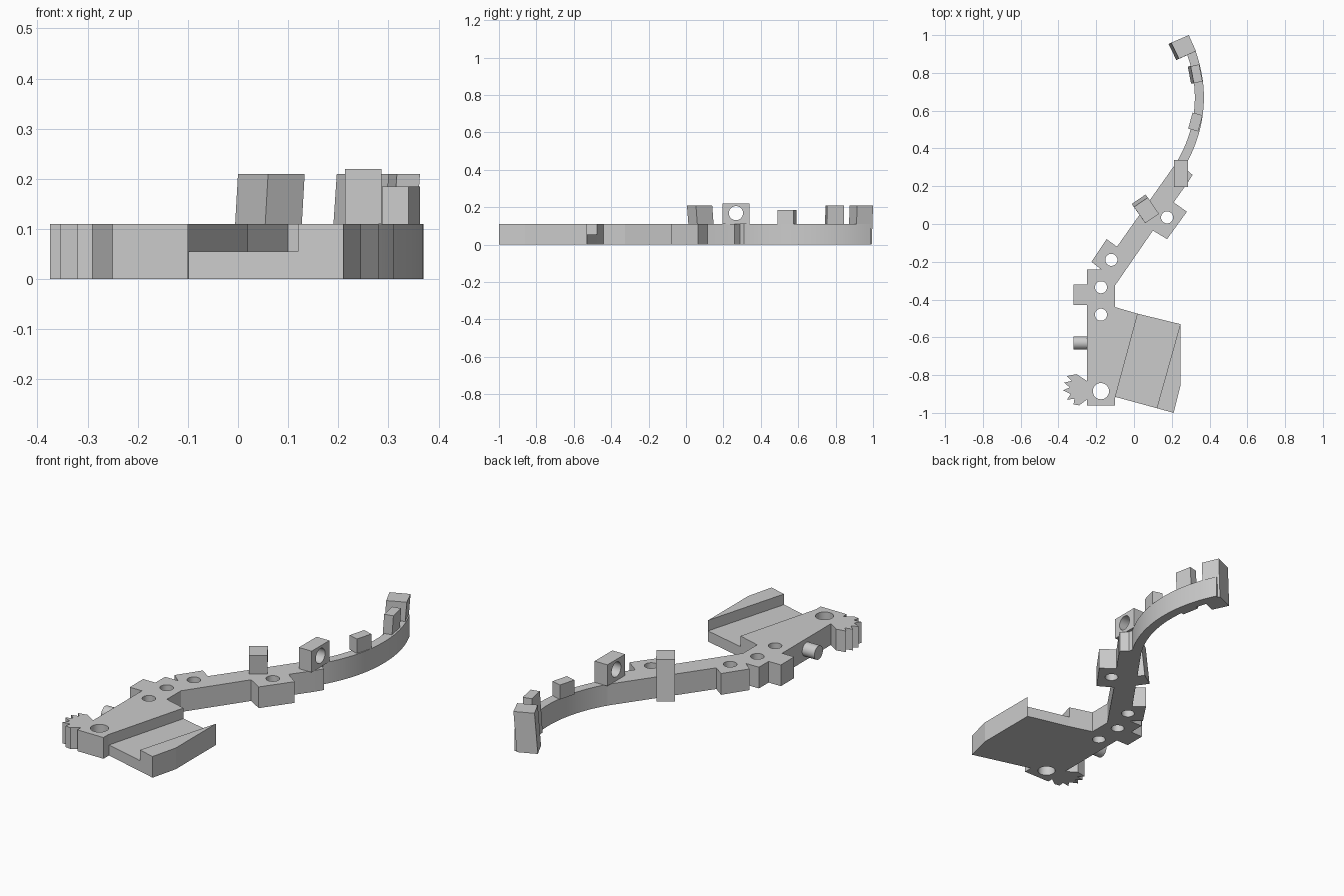
import bpy, bmesh, math
from mathutils import Vector, Matrix

cube = bpy.data.objects.get("Cube")
if cube:
    bpy.data.objects.remove(cube, do_unlink=True)

grey = bpy.data.materials.new("plain grey")
grey.use_nodes = True
grey.diffuse_color = (0.6, 0.6, 0.6, 1)
grey.node_tree.nodes["Principled BSDF"].inputs["Base Color"].default_value = (0.6, 0.6, 0.6, 1)

THICK = 0.11
TALL = 0.21


def finish(bm, name):
    bmesh.ops.recalc_face_normals(bm, faces=bm.faces[:])
    mesh = bpy.data.meshes.new(name)
    bm.to_mesh(mesh)
    bm.free()
    mesh.materials.append(grey)
    obj = bpy.data.objects.new(name, mesh)
    bpy.context.collection.objects.link(obj)
    return obj


def prism(name, outline, low=0.0, high=THICK, lean=(0, 0)):
    """Extrude a plan outline upwards; lean shifts the bottom against the top."""
    bm = bmesh.new()
    base = bm.faces.new([bm.verts.new((x - lean[0], y - lean[1], low)) for x, y in outline])
    top = bmesh.ops.extrude_face_region(bm, geom=[base])["geom"]
    for v in top:
        if isinstance(v, bmesh.types.BMVert):
            v.co += Vector((lean[0], lean[1], high - low))
    return finish(bm, name)


def cylinder(name, centre, radius, depth, along_x=False):
    bm = bmesh.new()
    turn = Matrix.Rotation(math.pi / 2, 4, 'Y') if along_x else Matrix()
    bmesh.ops.create_cone(bm, cap_ends=True, segments=32, radius1=radius, radius2=radius,
                          depth=depth, matrix=Matrix.Translation(centre) @ turn)
    return finish(bm, name)


def activate(obj):
    bpy.ops.object.select_all(action='DESELECT')
    obj.select_set(True)
    bpy.context.view_layer.objects.active = obj


def smooth(obj):
    activate(obj)
    bpy.ops.object.shade_smooth_by_angle(angle=math.radians(30))


def drill(obj, centre, radius, along_x=False):
    cutter = cylinder("hole_cutter", centre, radius, 0.5, along_x)
    cutter.hide_render = True
    mod = obj.modifiers.new("hole", 'BOOLEAN')
    mod.operation = 'DIFFERENCE'
    mod.solver = 'EXACT'
    mod.object = cutter
    activate(obj)
    bpy.ops.object.modifier_apply(modifier=mod.name)
    bpy.data.objects.remove(cutter, do_unlink=True)


# Main body: straight foot, bent arm and side lugs
body = prism("body", [
    (-0.25, -0.96), (-0.10, -0.96), (-0.10, -0.325), (0.10, -0.035),
    (0.175, -0.08), (0.28, 0.065), (0.21, 0.115), (0.285, 0.22),
    (0.31, 0.26), (0.275, 0.29), (0.265, 0.33), (0.235, 0.34),
    (-0.09, -0.12), (-0.145, -0.08), (-0.225, -0.20), (-0.175, -0.24),
    (-0.25, -0.24), (-0.25, -0.32), (-0.32, -0.32), (-0.32, -0.43), (-0.25, -0.43)])
for x, y, r in [(-0.175, -0.885, 0.043), (-0.175, -0.48, 0.032), (-0.175, -0.335, 0.032),
                (-0.12, -0.19, 0.032), (0.175, 0.035, 0.032)]:
    drill(body, (x, y, 0.05), r)
smooth(body)

# Side plate with a slanted lower channel between two raised strips
prism("plate_inner_wedge", [(-0.10, -0.92), (0.02, -0.475), (-0.10, -0.44)])
prism("plate_channel", [(-0.10, -0.915), (0.12, -0.975), (0.245, -0.53), (0.02, -0.475)], high=0.055)
prism("plate_outer_rim", [(0.12, -0.975), (0.21, -1.0), (0.245, -0.86), (0.245, -0.53)])

# Toothed claw and round peg
prism("claw", [
    (-0.25, -0.83), (-0.305, -0.795), (-0.355, -0.805), (-0.33, -0.83), (-0.37, -0.84),
    (-0.34, -0.865), (-0.375, -0.88), (-0.335, -0.90), (-0.355, -0.93),
    (-0.315, -0.925), (-0.32, -0.955), (-0.29, -0.96), (-0.25, -0.93)])
smooth(cylinder("peg", (-0.28, -0.63, 0.055), 0.035, 0.08, along_x=True))

# Curved tail strip
CENTRE, STEPS = (-0.33, 0.67), 24


def arc(radius):
    angles = [math.radians(-32 + 59 * i / STEPS) for i in range(STEPS + 1)]
    return [(CENTRE[0] + radius * math.cos(a), CENTRE[1] + radius * math.sin(a)) for a in angles]


smooth(prism("tail_strip", arc(0.70) + arc(0.652)[::-1]))

# Upright blocks along the arm and tail
eye = prism("eye_block", [(0.213, 0.195), (0.286, 0.195), (0.286, 0.34), (0.213, 0.34)],
            low=THICK, high=0.22)
drill(eye, (0.25, 0.267, 0.168), 0.038, along_x=True)
smooth(eye)
prism("arm_block", [(0.0, 0.09), (0.06, 0.005), (0.133, 0.053), (0.073, 0.14)],
      high=TALL, lean=(0.012, -0.016))
prism("tail_low_block", [(0.287, 0.505), (0.34, 0.49), (0.363, 0.575), (0.31, 0.59)],
      low=THICK, high=0.185)
prism("tail_middle_block", [(0.30, 0.835), (0.317, 0.745), (0.363, 0.755), (0.345, 0.845)],
      high=TALL, lean=(0.015, 0.002))
prism("tail_tip_block", [(0.197, 0.96), (0.238, 0.875), (0.328, 0.915), (0.29, 1.0)],
      high=TALL, lean=(0.014, 0.007))
